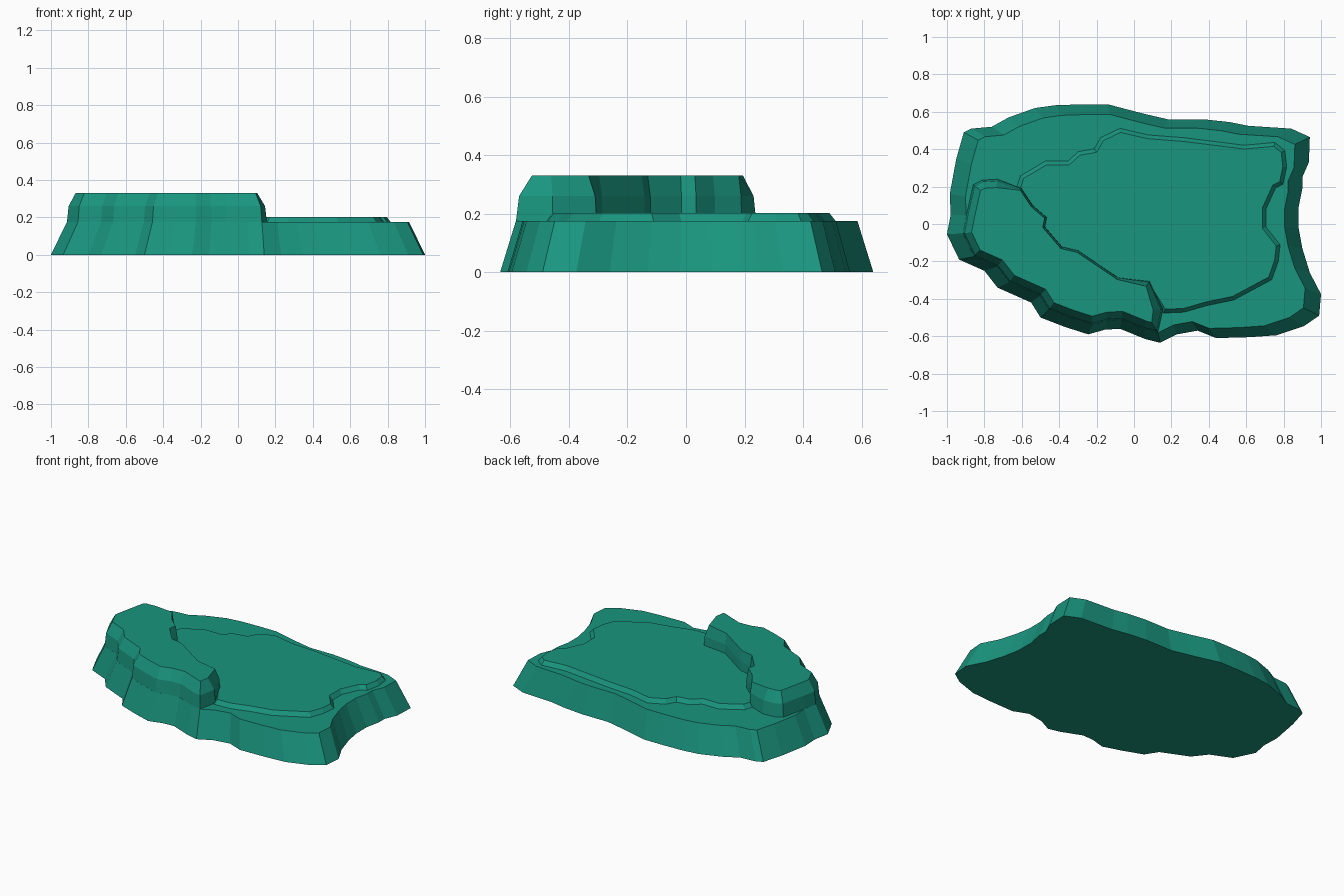
import bpy, bmesh
from mathutils import Vector

if "Cube" in bpy.data.objects:
    bpy.data.objects.remove(bpy.data.objects["Cube"])

mat = bpy.data.materials.new("teal_rock")
mat.diffuse_color = (0.01, 0.30, 0.21, 1)
mat.use_nodes = True
mat.node_tree.nodes["Principled BSDF"].inputs["Base Color"].default_value = mat.diffuse_color


def inset(pts, amounts):
    """Move every point of a clockwise outline inward by its own amount."""
    out = []
    for i, p in enumerate(pts):
        a, b, c = Vector(pts[i - 1]), Vector(p), Vector(pts[(i + 1) % len(pts)])
        d1, d2 = (b - a).normalized(), (c - b).normalized()
        n1, n2 = Vector((d1.y, -d1.x)), Vector((d2.y, -d2.x))
        m = (n1 + n2).normalized()
        out.append(b + m * amounts[i] / max(m.dot(n1), 0.7))
    return out


def loft(name, rings):
    """Flat-faced solid through (outline, height) rings, capped at both ends."""
    bm = bmesh.new()
    loops = [[bm.verts.new((p[0], p[1], z)) for p in pts] for pts, z in rings]
    for lo, hi in zip(loops, loops[1:]):
        n = len(lo)
        for i in range(n):
            j = (i + 1) % n
            bm.faces.new((lo[i], lo[j], hi[j], hi[i]))
    bm.faces.new(loops[0])
    bm.faces.new(loops[-1])
    bmesh.ops.recalc_face_normals(bm, faces=bm.faces)
    me = bpy.data.meshes.new(name)
    bm.to_mesh(me)
    bm.free()
    me.materials.append(mat)
    ob = bpy.data.objects.new(name, me)
    bpy.context.collection.objects.link(ob)
    return ob


# Ground slab, tapering upward
base = [(-.91, .49), (-.87, .51), (-.76, .52), (-.67, .57), (-.53, .62), (-.42, .635),
        (-.27, .64), (-.14, .64), (.05, .59), (.18, .56), (.37, .56), (.51, .545),
        (.61, .525), (.84, .51), (.94, .465), (.935, .33), (.90, .25), (.90, .19),
        (.88, .09), (.88, -.02), (.90, -.13), (.94, -.26), (1, -.375), (.99, -.49),
        (.91, -.545), (.76, -.595), (.62, -.605), (.44, -.61), (.34, -.57), (.23, -.59),
        (.14, -.635), (.06, -.615), (-.075, -.56), (-.155, -.565), (-.245, -.59),
        (-.37, -.55), (-.5, -.5), (-.55, -.42), (-.73, -.34), (-.8, -.25),
        (-.935, -.19), (-1, -.055), (-.98, .05), (-.985, .16), (-.95, .35)]
rim = [(x * .915, y * .915) for x, y in base]
loft("ground_slab", [(base, 0), (rim, .175)])

# Low plateau on the slab; its left side runs under the ridge
plateau = [(-.63, .20), (-.61, .26), (-.475, .34), (-.355, .34), (-.30, .39), (-.215, .405),
           (-.18, .465), (-.075, .515), (.075, .48), (.27, .465), (.59, .425), (.755, .44),
           (.81, .395), (.82, .305), (.80, .21), (.76, .19), (.71, .08), (.71, -.015),
           (.785, -.11), (.775, -.20), (.74, -.30), (.535, -.41), (.39, -.44), (.27, -.475),
           (.155, -.48), (.08, -.36), (-.10, -.34), (-.42, -.16), (-.53, -.03), (-.60, .10)]
loft("low_plateau", [(plateau, .17), (inset(plateau, [.024] * len(plateau)), .202)])

# Raised ridge: outer side continues the slab rim, inner side is steep
outer = rim[30:43]
tip = [(-.86, .21), (-.81, .235), (-.73, .24)]
inner = [(-.60, .19), (-.54, .10), (-.465, .035), (-.475, -.015), (-.385, -.12),
         (-.30, -.14), (-.085, -.285), (.085, -.305), (.155, -.455)]
ridge = outer + tip + inner
top = [.045] * len(outer + tip) + [.012] * 7 + [.03, .05]
loft("raised_ridge", [(ridge, .172),
                      (inset(ridge, [a * .2 for a in top]), .26),
                      (inset(ridge, top), .33)])
